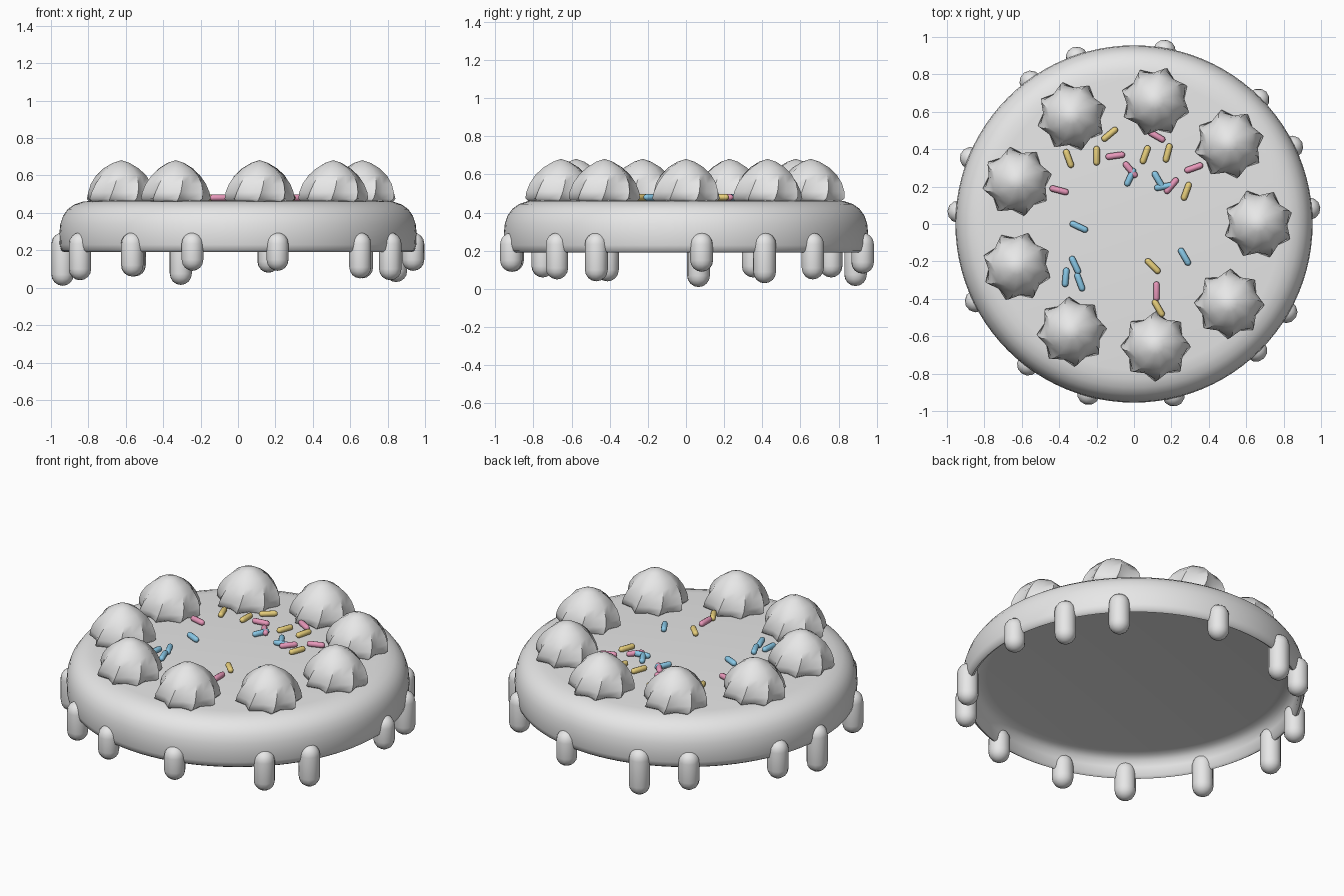
import bpy, bmesh, random
from math import pi, sin, cos, radians
from mathutils import Matrix, Vector

random.seed(4)
cube = bpy.data.objects.get("Cube")
if cube:
    bpy.data.objects.remove(cube, do_unlink=True)


def material(name, rgb):
    mat = bpy.data.materials.new(name)
    mat.use_nodes = True
    mat.diffuse_color = (*rgb, 1)
    mat.node_tree.nodes["Principled BSDF"].inputs["Base Color"].default_value = (*rgb, 1)
    return mat


icing = material("icing grey", (0.8, 0.8, 0.8))
pink = material("sprinkle pink", (0.9, 0.35, 0.55))
yellow = material("sprinkle yellow", (0.8, 0.62, 0.2))
blue = material("sprinkle blue", (0.25, 0.58, 0.8))


def finish(name, bm, mat, angle):
    bmesh.ops.recalc_face_normals(bm, faces=bm.faces)
    mesh = bpy.data.meshes.new(name)
    bm.to_mesh(mesh)
    bm.free()
    mesh.materials.append(mat)
    obj = bpy.data.objects.new(name, mesh)
    bpy.context.collection.objects.link(obj)
    bpy.ops.object.select_all(action="DESELECT")
    obj.select_set(True)
    bpy.context.view_layer.objects.active = obj
    bpy.ops.object.shade_smooth_by_angle(angle=radians(angle))
    return obj


def lathe(rings, segments, star=None):
    """Skin rings of (radius, z); star(index, segment) gives a radius factor and a twist."""
    bm = bmesh.new()
    loops = []
    for i, (r, z) in enumerate(rings):
        if r == 0:
            loops.append([bm.verts.new((0, 0, z))] * segments)
            continue
        loop = []
        for s in range(segments):
            factor, twist = star(i, s) if star else (1, 0)
            a = 2 * pi * s / segments + twist
            loop.append(bm.verts.new((r * factor * cos(a), r * factor * sin(a), z)))
        loops.append(loop)
    for low, high in zip(loops, loops[1:]):
        for s in range(segments):
            t = (s + 1) % segments
            corners = list(dict.fromkeys((low[s], low[t], high[t], high[s])))
            bm.faces.new(corners)
    return bm


def capsule(radius, length, segments=12, steps=4):
    """Round-ended rod along z, centred on the origin."""
    half = length / 2 - radius
    rings = []
    for end in (-1, 1):
        for k in range(steps + 1):
            a = pi / 2 * (k / steps if end > 0 else 1 - k / steps)
            r = radius * cos(a) if a < pi / 2 else 0
            rings.append((r, end * (half + radius * sin(a))))
    return lathe(rings, segments)


# Icing cap: a rounded shell, hollow underneath
cap = [(0, 0.465), (0.78, 0.465), (0.83, 0.46), (0.875, 0.445), (0.91, 0.42),
       (0.935, 0.385), (0.95, 0.34), (0.955, 0.29), (0.953, 0.23), (0.945, 0.2),
       (0.93, 0.19), (0.915, 0.2), (0.905, 0.25), (0.89, 0.285), (0.86, 0.305),
       (0.82, 0.31), (0, 0.31)]
finish("icing_cap", lathe(cap, 96), icing, 60)

# Drips hanging round the edge: angle and lowest height
drips = [(5, 0.09), (26, 0.03), (45, 0.05), (80, 0.08), (109, 0.015), (126, 0.06),
         (158, 0.06), (176, 0.01), (206, 0.04), (233, 0.06), (255, 0.09),
         (283, 0.09), (314, 0.05), (330, 0.04)]
for n, (angle, low) in enumerate(drips):
    top = 0.295
    drip = finish(f"drip_{n + 1}", capsule(0.06, top - low), icing, 60)
    a = radians(angle)
    drip.location = (0.94 * cos(a), 0.94 * sin(a), (top + low) / 2)
    drip.rotation_euler.z = a

# Piped dollops: twisted eight-pointed stars in a ring
dollop_rings = [(0, 0.45), (0.165, 0.455), (0.187, 0.475), (0.182, 0.51), (0.165, 0.555),
                (0.135, 0.6), (0.095, 0.637), (0.045, 0.667), (0, 0.682)]


def swirl(i, s):
    depth = 0.24 * (1 - i / 9)
    return (1 - depth * (s % 2), 0.07 * i)


for n in range(9):
    dollop = finish(f"dollop_{n + 1}", lathe(dollop_rings, 16, swirl), icing, 50)
    a = radians(40 * n)
    dollop.location = (0.665 * cos(a), 0.665 * sin(a), 0)
    dollop.rotation_euler.z = random.uniform(0, pi / 4)

# Sprinkles: x, y and heading of each rod
sprinkles = {
    "yellow": (yellow, [(-0.35, 0.35, 110), (-0.2, 0.365, 90), (-0.13, 0.48, 40),
                        (0.06, 0.37, 70), (0.18, 0.38, 75), (0.28, 0.175, 70),
                        (0.1, -0.225, -45), (0.13, -0.45, -60)]),
    "pink": (pink, [(-0.4, 0.18, -15), (-0.1, 0.365, 8), (-0.02, 0.29, -50),
                    (0.12, 0.47, -30), (0.32, 0.3, 20), (0.2, 0.205, 50),
                    (0.12, -0.36, 90)]),
    "blue": (blue, [(-0.02, 0.25, 65), (0.13, 0.235, -60), (0.16, 0.2, 10),
                    (-0.295, -0.015, -25), (0.27, -0.175, -60), (-0.365, -0.285, 85),
                    (-0.315, -0.22, -65), (-0.29, -0.31, -70)]),
}
for colour, (mat, spots) in sprinkles.items():
    for n, (x, y, heading) in enumerate(spots):
        rod = finish(f"{colour}_sprinkle_{n + 1}", capsule(0.017, 0.105, 8, 3), mat, 60)
        rod.location = (x, y, 0.481)
        rod.rotation_euler = (0, pi / 2, radians(heading))
